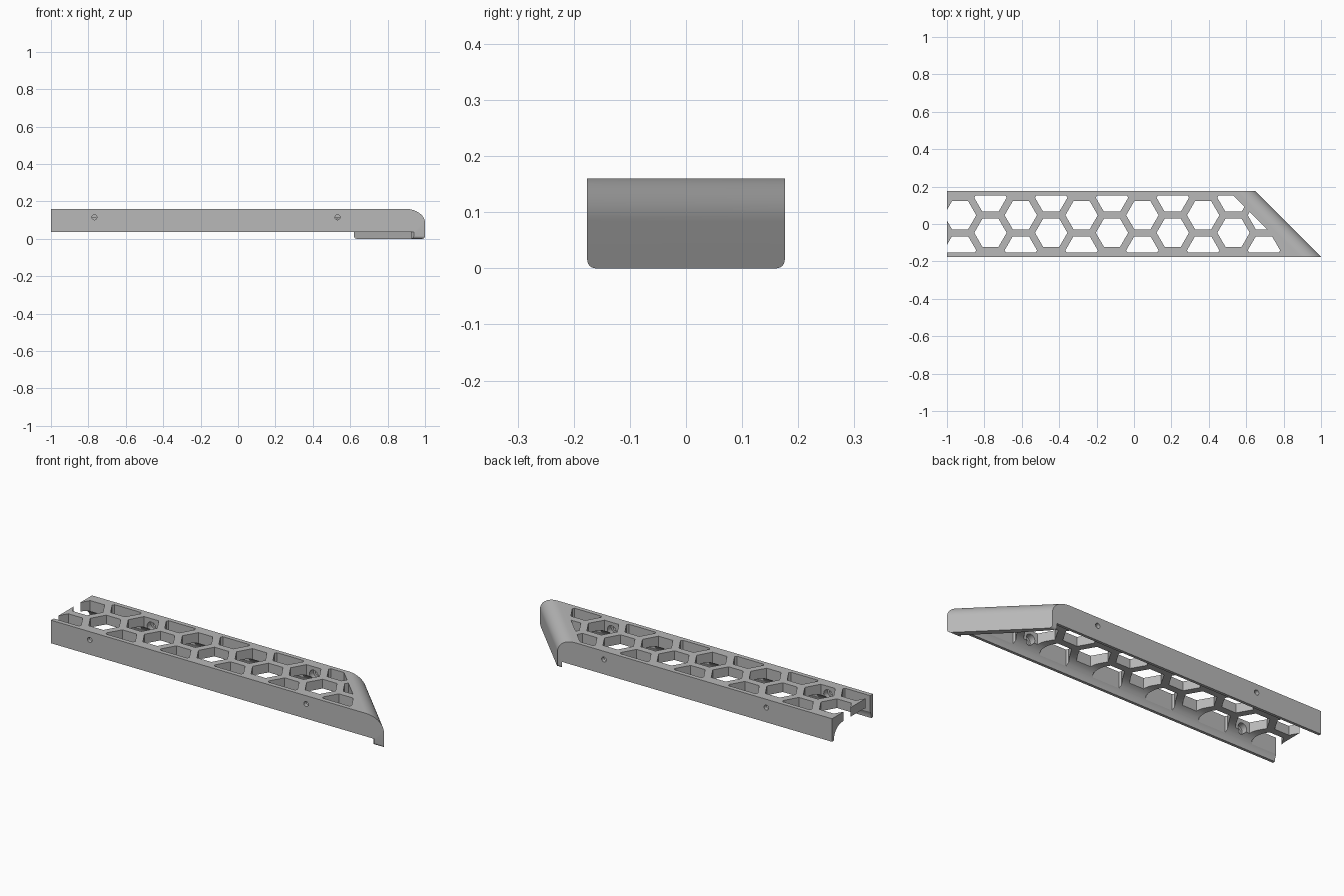
import bpy, bmesh, math
from mathutils import Vector

if "Cube" in bpy.data.objects:
    bpy.data.objects.remove(bpy.data.objects["Cube"], do_unlink=True)

# Main sizes
HALF_W, TOP, RIM = 0.176, 0.16, 0.035       # half width, top height, underside of the walls
CELL = 0.1876                               # honeycomb pitch
COL = CELL * math.sqrt(3) / 2               # column pitch
HEX_R = 0.075 / math.cos(math.pi / 6)       # opening circumradius
X0 = -0.93                                  # first honeycomb column
MITRE = Vector((0.824, 0, 0))               # midpoint of the 45 degree end
INWARD = Vector((-1, -1, 0)).normalized()
ALONG = Vector((1, -1, 0)).normalized()
X, Y, Z = Vector((1, 0, 0)), Vector((0, 1, 0)), Vector((0, 0, 1))

grey = bpy.data.materials.new("plain grey")
grey.use_nodes = True
grey.diffuse_color = (0.48, 0.48, 0.48, 1)
grey.node_tree.nodes["Principled BSDF"].inputs["Base Color"].default_value = (0.48, 0.48, 0.48, 1)


def arc(cx, cy, r, a0, a1, n=16):
    """Points on an arc, angles in degrees."""
    return [(cx + r * math.cos(math.radians(a0 + (a1 - a0) * i / n)),
             cy + r * math.sin(math.radians(a0 + (a1 - a0) * i / n))) for i in range(n + 1)]


def prisms(name, outlines, origin, u, v, sweep):
    """Sweep flat outlines, drawn in the u/v plane, into solid prisms."""
    bm = bmesh.new()
    for pts in outlines:
        a = [bm.verts.new(origin + u * p[0] + v * p[1]) for p in pts]
        b = [bm.verts.new(w.co + sweep) for w in a]
        bm.faces.new(a)
        bm.faces.new(b[::-1])
        for i in range(len(a)):
            j = (i + 1) % len(a)
            bm.faces.new((a[j], a[i], b[i], b[j]))
    bmesh.ops.recalc_face_normals(bm, faces=bm.faces)
    mesh = bpy.data.meshes.new(name)
    bm.to_mesh(mesh)
    bm.free()
    mesh.materials.append(grey)
    ob = bpy.data.objects.new(name, mesh)
    bpy.context.collection.objects.link(ob)
    return ob


def boolean(target, cutter, operation):
    """Apply a boolean and discard the cutter."""
    mod = target.modifiers.new("cut", 'BOOLEAN')
    mod.operation, mod.solver, mod.object = operation, 'EXACT', cutter
    bpy.context.view_layer.objects.active = target
    bpy.ops.object.modifier_apply(modifier=mod.name)
    bpy.data.objects.remove(cutter, do_unlink=True)


def mitre_prism(name, pts):
    """Prism running parallel to the angled end."""
    return prisms(name, [pts], MITRE - ALONG * 2.5, INWARD, Z, ALONG * 5)


# Bar with rounded lower corners, trimmed to the rounded angled end
r = 0.015
profile = ([(HALF_W, 0.2), (-HALF_W, 0.2)]
           + arc(-HALF_W + r, r, r, 180, 270, 6) + arc(HALF_W - r, r, r, 270, 360, 6))
body = prisms("honeycomb_rail", [profile], X * -1, Y, Z, X * 2.3)
boolean(body, mitre_prism("end_trim", [(3, -0.1), (0, -0.1)]
                          + arc(0.075, TOP - 0.075, 0.075, 180, 90) + [(3, TOP)]), 'INTERSECT')

# Raise the underside everywhere except the lip at the angled end
slope = (0.94 - 0.62) / (2 * HALF_W)
edge = [(0.78 - slope * y, y) for y in (-0.3, 0.3)]
boolean(body, prisms("underside_cut", [[(-1.2, -0.3), *edge, (-1.2, 0.3)]],
                     Z * -0.1, X, Y, Z * (0.1 + RIM)), 'DIFFERENCE')

# Hollow underside with concave fillets along both walls and the lip
wall, fr = HALF_W - 0.015, 0.075
dome = ([(-wall, -0.1), (wall, -0.1)] + arc(wall - fr, RIM, fr, 0, 90)
        + arc(-wall + fr, RIM, fr, 90, 180))
hollow = prisms("hollow", [dome], X * -1.1, Y, Z, X * 2.4)
boolean(hollow, mitre_prism("hollow_end", [(3, -0.1), (0.03, -0.1)]
                            + arc(0.106, RIM, 0.076, 180, 90) + [(3, RIM + 0.076)]), 'INTERSECT')
boolean(body, hollow, 'DIFFERENCE')

# Honeycomb openings, kept clear of the walls and the angled end
cells = []
for c in range(-1, 13):
    side = 1 if c % 2 == 0 else -1
    for cy in (side * CELL / 4, -side * CELL * 3 / 4):
        cells.append([(X0 + c * COL + px, cy + py) for px, py in arc(0, 0, HEX_R, 0, 300, 5)])
holes = prisms("openings", cells, Z * -0.2, X, Y, Z * 0.6)
lim, diag = 0.152, 0.682
boolean(holes, prisms("opening_limit", [[(-1.4, -lim), (diag + lim, -lim),
                                         (diag - lim, lim), (-1.4, lim)]],
                      Z * -0.1, X, Y, Z * 0.4), 'INTERSECT')
boolean(body, holes, 'DIFFERENCE')

# Screw holes through the walls, each with a wider recess inside
for side, columns in ((-1, (1, 9)), (1, (2, 8))):
    for c in columns:
        start = Vector((X0 + c * COL, side * 0.07, 0.115))
        for radius, reach in ((0.026, 0.155), (0.0135, 0.2)):
            ring = arc(0, 0, radius, 0, 360 * 23 / 24, 23)
            boolean(body, prisms("screw_cut", [ring], start, X, Z,
                                 Y * side * (reach - 0.07)), 'DIFFERENCE')

# Smooth the curves, keep the edges crisp
bpy.ops.object.select_all(action='DESELECT')
body.select_set(True)
bpy.context.view_layer.objects.active = body
bpy.ops.object.shade_smooth_by_angle(angle=math.radians(25))
